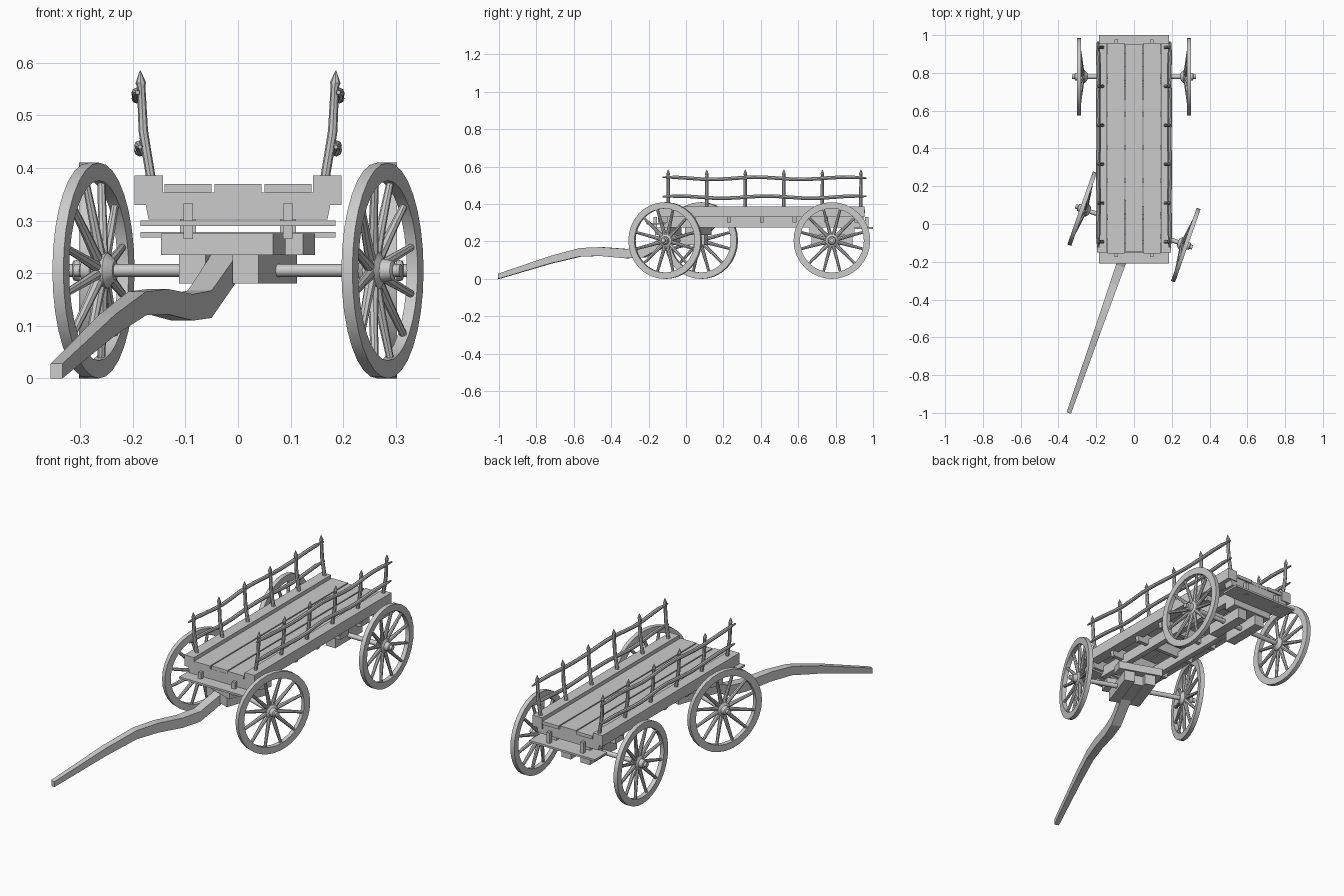
import bpy, bmesh, math
from math import sin, cos, pi, radians
from mathutils import Matrix, Vector

old = bpy.data.objects.get("Cube")
if old:
    bpy.data.objects.remove(old, do_unlink=True)

wood = bpy.data.materials.new("plain_grey_wood")
wood.use_nodes = True
GREY = (0.6, 0.6, 0.6, 1)
wood.diffuse_color = GREY
wood.node_tree.nodes["Principled BSDF"].inputs["Base Color"].default_value = GREY


def finish(name, bm, place=None, smooth=False):
    bmesh.ops.recalc_face_normals(bm, faces=bm.faces[:])
    mesh = bpy.data.meshes.new(name)
    bm.to_mesh(mesh)
    bm.free()
    if place:
        mesh.transform(place)
    mesh.materials.append(wood)
    obj = bpy.data.objects.new(name, mesh)
    bpy.context.collection.objects.link(obj)
    if smooth:
        bpy.ops.object.select_all(action='DESELECT')
        obj.select_set(True)
        bpy.context.view_layer.objects.active = obj
        bpy.ops.object.shade_smooth_by_angle(angle=radians(35))
    return obj


def skin(bm, rings, loop=False):
    """Join rings of vertices; cap the ends unless the rings form a loop."""
    n = len(rings[0])
    pairs = list(zip(rings, rings[1:])) + ([(rings[-1], rings[0])] if loop else [])
    for a, b in pairs:
        for i in range(n):
            j = (i + 1) % n
            bm.faces.new((a[i], a[j], b[j], b[i]))
    if not loop:
        bm.faces.new(rings[0])
        bm.faces.new(rings[-1])


def tube(bm, points, radii, sides):
    points = [Vector(p) for p in points]
    turn = (points[-1] - points[0]).to_track_quat('Z', 'Y')
    skin(bm, [[bm.verts.new(p + turn @ Vector((r * cos(2 * pi * k / sides),
                                              r * sin(2 * pi * k / sides), 0)))
               for k in range(sides)] for p, r in zip(points, radii)])


def beam(name, x, y, z, place=None, taper=0):
    """Box from ranges; taper shortens the underside along x."""
    bm = bmesh.new()
    rings = []
    for zz, t in ((z[0], taper), (z[1], 0)):
        a, b = x[0] + t, x[1] - t
        rings.append([bm.verts.new((px, py, zz)) for px, py in
                      ((a, y[0]), (b, y[0]), (b, y[1]), (a, y[1]))])
    skin(bm, rings)
    return finish(name, bm, place)


R = 0.205       # wheel radius
SPOKES = 12


def wheel(name, place):
    # felloe ring
    bm = bmesh.new()
    section = ((0.280, R - 0.034), (0.302, R - 0.034), (0.302, R), (0.280, R))
    segs = 32
    skin(bm, [[bm.verts.new((x, r * cos(2 * pi * k / segs), r * sin(2 * pi * k / segs)))
               for x, r in section] for k in range(segs)], loop=True)
    # dished spokes
    for k in range(SPOKES):
        a = 2 * pi * (k + 0.5) / SPOKES
        tube(bm, [(x, r * cos(a), r * sin(a)) for x, r in
                  ((0.274, 0.02), (0.281, 0.09), (0.291, R - 0.03))],
             (0.011, 0.009, 0.007), 8)
    # hub
    tube(bm, [(x, 0, 0) for x in (0.247, 0.25, 0.262, 0.285, 0.292, 0.312, 0.315)],
         (0.018, 0.022, 0.034, 0.034, 0.022, 0.019, 0.014), 16)
    finish(name, bm, place, smooth=True)


def undercarriage(end, y, angle):
    base = Matrix.Translation((0, y, 0)) @ Matrix.Rotation(angle, 4, 'Z')
    hub = base @ Matrix.Translation((0, 0, R))
    wheel(end + "_left_wheel", hub)
    wheel(end + "_right_wheel", hub @ Matrix.Rotation(pi, 4, 'Z'))
    bm = bmesh.new()
    tube(bm, [(-0.328, 0, 0), (0.328, 0, 0)], (0.012, 0.012), 12)
    finish(end + "_axle", bm, hub, smooth=True)
    for s, side in ((1, "left"), (-1, "right")):
        beam(f"{end}_{side}_hound", sorted((s * 0.027, s * 0.08)), (-0.11, 0.11),
             (0.18, 0.235), base)
    for s, where in ((-1, "fore"), (1, "aft")):
        beam(f"{end}_{where}_bolster", (-0.113, 0.113), sorted((s * 0.05, s * 0.12)),
             (0.235, 0.275), base)
    return base


# running gear: the front set is steered
undercarriage("rear", 0.78, 0)
front = undercarriage("front", -0.015, radians(-19.3))

# draw pole: distance ahead of pivot, bottom, top, half width
bm = bmesh.new()
skin(bm, [[bm.verts.new(c) for c in ((-w, -d, lo), (w, -d, lo), (w, -d, hi), (-w, -d, hi))]
          for d, lo, hi, w in ((-0.08, 0.185, 0.235, 0.026), (0.08, 0.185, 0.235, 0.026),
                               (0.22, 0.115, 0.167, 0.024), (0.32, 0.11, 0.16, 0.022),
                               (0.46, 0.122, 0.17, 0.02), (0.58, 0.12, 0.165, 0.018),
                               (0.75, 0.082, 0.122, 0.016), (1.044, 0, 0.028, 0.012))])
finish("draw_pole", bm, front)

# deck planks
for i, name in enumerate(("right", "middle", "left")):
    c = (i - 1) * 0.095
    beam(name + "_deck_plank", (c - 0.0445, c + 0.0445),
         (-0.155 + 0.006 * (i % 2), 0.957 - 0.006 * (i % 2)), (0.353, 0.37))

# cross joists under the deck
for i, y in enumerate((-0.125, 0.04, 0.23, 0.405, 0.58, 0.75, 0.925)):
    hw = 0.025 if i in (0, 6) else 0.01
    beam(f"cross_joist_{i + 1}", (-0.18, 0.18), (y - hw, y + hw), (0.302, 0.353), taper=0.01)

# end step boards
beam("front_step_board", (-0.185, 0.185), (-0.21, -0.11), (0.29, 0.3))
beam("rear_step_board", (-0.185, 0.185), (0.9, 1.0), (0.268, 0.278))

POSTS = [-0.095 + 0.206 * i for i in range(6)]
for s, side in ((1, "left"), (-1, "right")):
    # side sills, long bearers and step pegs
    beam(side + "_side_sill", sorted((s * 0.143, s * 0.197)), (-0.15, 0.955), (0.33, 0.386))
    beam(side + "_long_bearer", sorted((s * 0.08, s * 0.11)), (-0.12, 0.93), (0.276, 0.33))
    for end, y in (("front", -0.165), ("rear", 0.967)):
        beam(f"{side}_{end}_peg", (s * 0.095 - 0.009, s * 0.095 + 0.009),
             (y - 0.009, y + 0.009), (0.265, 0.332))
    # bent, pointed stakes
    for i, y in enumerate(POSTS):
        bm = bmesh.new()
        tube(bm, [(s * x, y, z) for x, z in ((0.162, 0.36), (0.172, 0.42), (0.18, 0.47),
                                             (0.184, 0.555), (0.185, 0.562), (0.186, 0.585))],
             (0.009, 0.009, 0.009, 0.008, 0.01, 0.001), 8)
        finish(f"{side}_stake_{i + 1}", bm, smooth=True)
    # wavy rails
    for name, x0, z0, ph in (("lower", 0.186, 0.437, 0.5), ("upper", 0.191, 0.538, 1.2)):
        bm = bmesh.new()
        n = 16
        pts = [(s * (x0 + 0.002 * sin(k * 1.3)), -0.125 + 1.09 * k / n,
                z0 + 0.006 * sin(k * 0.9 + ph)) for k in range(n + 1)]
        tube(bm, pts, [0.004] + [0.0095] * (n - 1) + [0.004], 8)
        finish(f"{side}_{name}_rail", bm, smooth=True)
